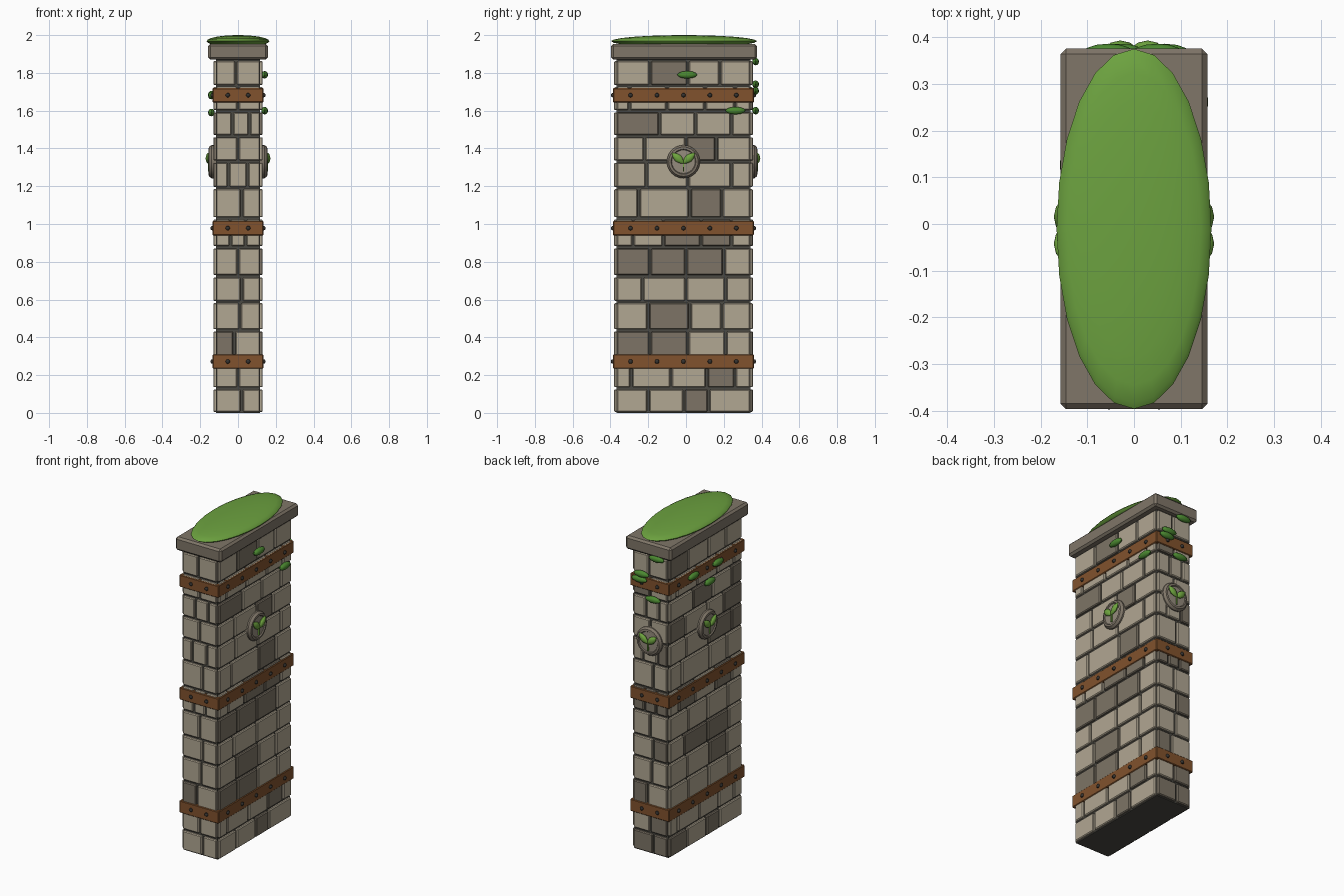
import bpy, bmesh, math, random
from mathutils import Matrix, Vector

random.seed(4)
if "Cube" in bpy.data.objects:
    bpy.data.objects.remove(bpy.data.objects["Cube"])


def material(name, *rgb):
    m = bpy.data.materials.new(name)
    m.use_nodes = True
    m.diffuse_color = (*rgb, 1)
    m.node_tree.nodes["Principled BSDF"].inputs["Base Color"].default_value = (*rgb, 1)
    return m


LIGHT = material("light stone", .44, .385, .29)
DARK = material("dark stone", .205, .175, .133)
MORTAR = material("mortar", .07, .067, .056)
CAPSTONE = material("cap stone", .215, .182, .14)
DISC = material("medallion stone", .30, .26, .205)
WOOD = material("brown wood", .22, .085, .026)
IRON = material("dark iron", .035, .033, .03)
MOSS = material("moss green", .15, .36, .05)
LEAF = material("leaf green", .07, .25, .03)
SPROUT = material("sprout green", .16, .38, .05)

CENTRE = Vector((0, -.0135, 0))
HALF_X, HALF_Y = .117, .354          # mortar core
FACES = {"left": 0, "back": 90, "right": 180, "front": 270}


def frame(side):
    """Wall frame: x points outward, y runs along the wall, z is up."""
    return Matrix.Translation(CENTRE) @ Matrix.Rotation(math.radians(FACES[side]), 4, "Z")


def is_long(side):
    return side in ("left", "right")


def finish(bm, name, mats, bevel=0, smooth=False, matrix=None):
    mesh = bpy.data.meshes.new(name)
    bmesh.ops.recalc_face_normals(bm, faces=bm.faces)
    bm.to_mesh(mesh)
    bm.free()
    for m in mats:
        mesh.materials.append(m)
    ob = bpy.data.objects.new(name, mesh)
    bpy.context.collection.objects.link(ob)
    if matrix:
        ob.matrix_world = matrix
    if bevel:
        mod = ob.modifiers.new("bevel", "BEVEL")
        mod.width, mod.segments = bevel, 1
    if smooth:
        bpy.context.view_layer.objects.active = ob
        bpy.ops.object.select_all(action="DESELECT")
        ob.select_set(True)
        bpy.ops.object.shade_smooth_by_angle(angle=math.radians(35))
    return ob


def add_box(bm, centre, size, index=0):
    mat = Matrix.Translation(centre) @ Matrix.Diagonal((*size, 1))
    for v in bmesh.ops.create_cube(bm, size=1, matrix=mat)["verts"]:
        for f in v.link_faces:
            f.material_index = index


def add_ball(bm, centre, radii, segments=12, turn=0, pointed=False):
    verts = bmesh.ops.create_uvsphere(bm, u_segments=segments, v_segments=segments // 2, radius=1)["verts"]
    for v in verts:
        if pointed:
            taper = math.hypot(v.co.x, v.co.y)
            v.co.x *= taper
            v.co.y *= taper
    mat = Matrix.Translation(centre) @ Matrix.Rotation(turn, 4, "X") @ Matrix.Diagonal((*radii, 1))
    bmesh.ops.transform(bm, matrix=mat, verts=verts)


def box(name, centre, size, mat, bevel=0):
    bm = bmesh.new()
    add_box(bm, centre, size)
    return finish(bm, name, [mat], bevel)


# Core behind the bricks
box("mortar_core", CENTRE + Vector((0, 0, .935)), (HALF_X * 2, HALF_Y * 2, 1.87), MORTAR)

# Brick courses: top height, long wall joints, dark bricks, short wall joints
COURSES = [
    (.13, (-.20, -.01, .12), "2", (.02,)),
    (.29, (-.29, -.08, .11, .26), "3", (0,)),
    (.437, (-.19, .01, .21), "01", (-.02,)),
    (.587, (-.20, .02, .19), "1", (.01,)),
    (.723, (-.23, 0, .21), "", (.02,)),
    (.877, (-.19, 0, .20), "012", (0,)),
    (1.03, (-.28, -.12, .08, .24), "23", (-.04, .04)),
    (1.19, (-.25, .02, .19), "2", (.02,)),
    (1.33, (-.21, .01, .24), "", (-.05, .05)),
    (1.465, (-.22, 0, .16), "2", (0,)),
    (1.597, (-.14, .05, .24), "0", (-.03, .06)),
    (1.73, (-.30, -.10, .10, .26), "", (0,)),
    (1.868, (-.19, .01, .18), "1", (-.01,)),
]
GAP = .012
for side in FACES:
    bm = bmesh.new()
    long_wall = is_long(side)
    out, half = (HALF_X, HALF_Y) if long_wall else (HALF_Y, HALF_X)
    low = 0
    for row, (high, joints, dark, short_joints) in enumerate(COURSES):
        cuts = [j + .0135 for j in joints] if long_wall else short_joints
        edges = [-half - .004, *cuts, half + .004]
        for i, (a, b) in enumerate(zip(edges, edges[1:])):
            if side == "left":
                shade = str(i) in dark
            elif side == "front":
                shade = row == 2 and i == 0
            else:
                shade = random.random() < .25
            add_box(bm, (out + .003, (a + b) / 2, (low + high) / 2),
                    (.022, b - a - GAP, high - low - GAP), int(shade))
        low = high
    finish(bm, side + "_wall_bricks", [LIGHT, DARK], .005, matrix=frame(side))

# Wooden bands with iron rivets
rivets = bmesh.new()
for name, z in (("lower", .272), ("middle", .978), ("upper", 1.682)):
    box(name + "_band", CENTRE + Vector((0, 0, z)), (.27, .746, .076), WOOD, .004)
    for side in FACES:
        out = .135 if is_long(side) else .373
        spots = [.14 * k for k in range(-2, 3)] if is_long(side) else (-.054, .054)
        for y in spots:
            add_ball(rivets, frame(side) @ Vector((out, y, z)), (.012, .012, .012), 10)
finish(rivets, "band_rivets", [IRON], smooth=True)

# Cap slab and moss cushion
box("cap_slab", (0, -.0105, 1.912), (.316, .773, .084), CAPSTONE, .012)
bm = bmesh.new()
add_ball(bm, (0, -.0105, 1.968), (.166, .386, .032), 24)
finish(bm, "moss_cushion", [MOSS], smooth=True)

# Medallions with a two-leaf sprout
PROFILE = [(.088, -.012), (.088, .012), (.078, .026), (.066, .028), (.062, .022), (0, .024)]
for side in ("left", "right", "back"):
    place = frame(side) @ Matrix.Translation((.128 if is_long(side) else .363, 0, 1.33))
    bm = bmesh.new()
    verts = [bm.verts.new((x, r, 0)) for r, x in PROFILE]
    spine = [bm.edges.new(pair) for pair in zip(verts, verts[1:])]
    bmesh.ops.spin(bm, geom=verts + spine, cent=(0, 0, 0), axis=(1, 0, 0),
                   angle=math.tau, steps=24, use_duplicate=False)
    bmesh.ops.remove_doubles(bm, verts=bm.verts, dist=.0005)
    for f in bm.faces:
        c = f.calc_center_median()
        f.material_index = int(math.hypot(c.y, c.z) < .06)
    finish(bm, side + "_medallion", [CAPSTONE, DISC], smooth=True, matrix=place)

    bm = bmesh.new()
    for s in (-1, 1):
        add_ball(bm, (.03, s * .029, .018), (.014, .021, .042), 12, -s * .85, pointed=True)
    add_box(bm, (.026, 0, -.028), (.01, .007, .05))
    finish(bm, side + "_sprout", [SPROUT], smooth=True, matrix=place)

# Loose ivy leaves: position along each wall and height
IVY = {
    "left": [(.02, 1.79), (.275, 1.6)],
    "right": [(-.14, 1.685), (.02, 1.59), (.10, 1.68)],
    "back": [(.055, 1.86), (-.05, 1.74), (-.065, 1.705), (.03, 1.6)],
}
for side, spots in IVY.items():
    bm = bmesh.new()
    out = .141 if is_long(side) else .382
    for y, z in spots:
        add_ball(bm, (out, y, z), (.018, .053, .02), 12)
    finish(bm, side + "_ivy_leaves", [LEAF], smooth=True, matrix=frame(side))
